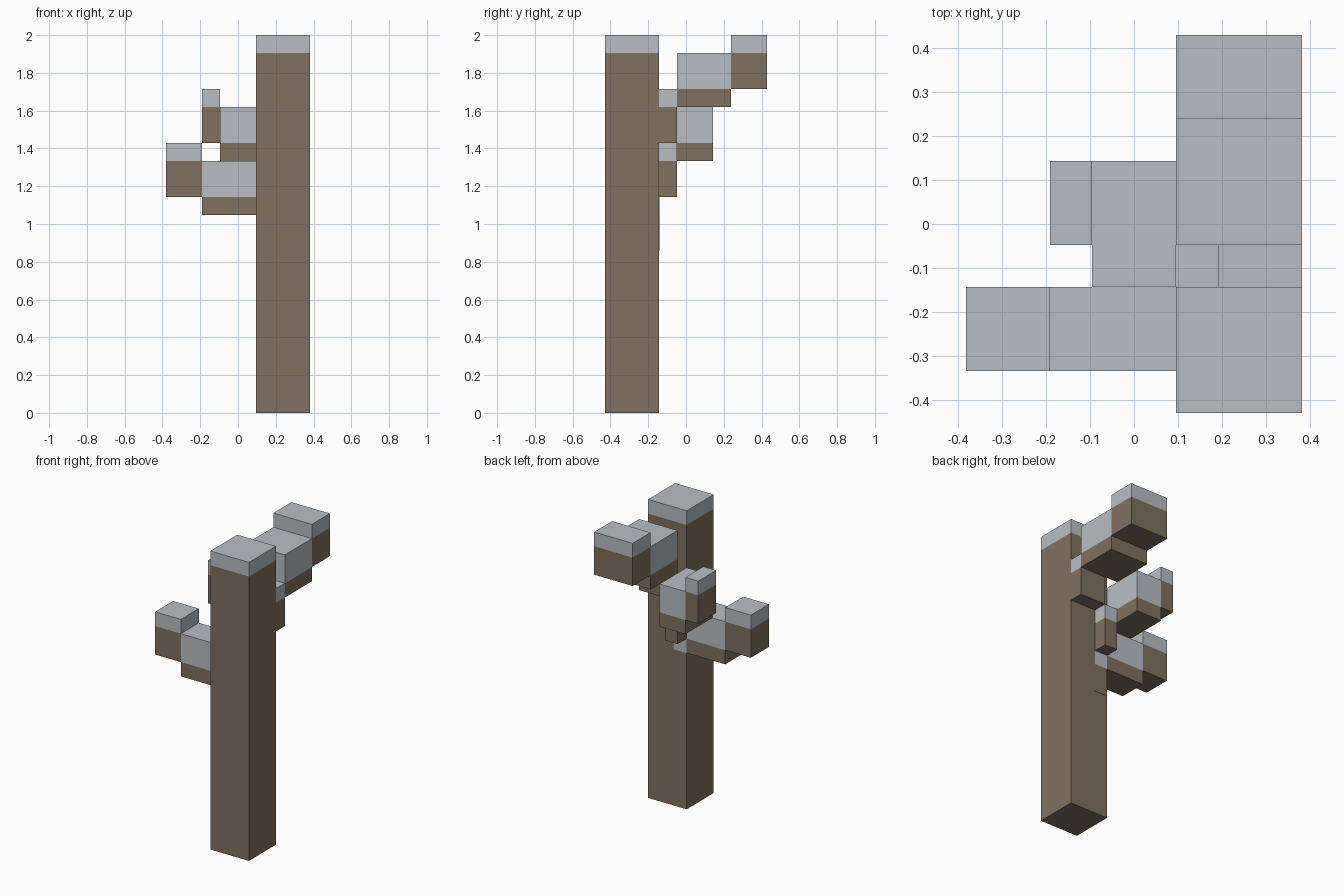
import bpy, bmesh
from mathutils import Matrix, Vector

if "Cube" in bpy.data.objects:
    bpy.data.objects.remove(bpy.data.objects["Cube"], do_unlink=True)

U = 2 / 21  # size of one block unit; the trunk is 21 units tall


def make_material(name, srgb):
    col = [((c / 255 + 0.055) / 1.055) ** 2.4 for c in srgb] + [1.0]
    mat = bpy.data.materials.new(name)
    mat.use_nodes = True
    mat.diffuse_color = col
    bsdf = mat.node_tree.nodes["Principled BSDF"]
    bsdf.inputs["Base Color"].default_value = col
    bsdf.inputs["Roughness"].default_value = 0.9
    return mat


BARK = make_material("brown bark", (126, 113, 95))
CAP = make_material("pale grey cap", (185, 190, 196))


def capped_block(name, x, y, z, cap):
    """Box between unit ranges x, y, z; faces above height `cap` are pale grey."""
    lo, hi = (Vector(p) * U for p in zip(x, y, z))
    bm = bmesh.new()
    bmesh.ops.create_cube(bm, size=1, matrix=Matrix.Translation((lo + hi) / 2)
                          @ Matrix.Diagonal((*(hi - lo), 1)))
    # Cut a level edge loop where the cap begins
    bmesh.ops.bisect_plane(bm, geom=bm.verts[:] + bm.edges[:] + bm.faces[:],
                           plane_co=(0, 0, cap * U), plane_no=(0, 0, 1))
    for f in bm.faces:
        f.material_index = int(f.calc_center_median().z > cap * U)
    mesh = bpy.data.meshes.new(name)
    bm.to_mesh(mesh)
    bm.free()
    mesh.materials.append(BARK)
    mesh.materials.append(CAP)
    bpy.context.collection.objects.link(bpy.data.objects.new(name, mesh))


# Trunk
capped_block("trunk", (1, 4), (-4.5, -1.5), (0, 21), 20)

# Low side branch: its root sits in the trunk and just breaks the back face
capped_block("low_branch_root", (1, 2), (-3.5, -1.48), (9, 12), 11)
capped_block("low_branch", (-2, 1), (-3.5, -1.5), (11, 14), 12)
capped_block("low_branch_tip", (-4, -2), (-3.5, -1.5), (12, 15), 14)

# Middle branch, turning from the back of the trunk to the side
capped_block("middle_branch_root", (1, 2), (-1.5, -0.5), (12, 15), 14)
capped_block("middle_branch", (-1, 1), (-1.5, 1.5), (14, 17), 15)
capped_block("middle_branch_tip", (-2, -1), (-0.5, 1.5), (15, 18), 17)

# High back branch
capped_block("high_branch_root", (2, 4), (-1.5, -0.5), (15, 18), 17)
capped_block("high_branch", (1, 4), (-0.5, 2.5), (17, 20), 18)
capped_block("high_branch_tip", (1, 4), (2.5, 4.5), (18, 21), 20)
